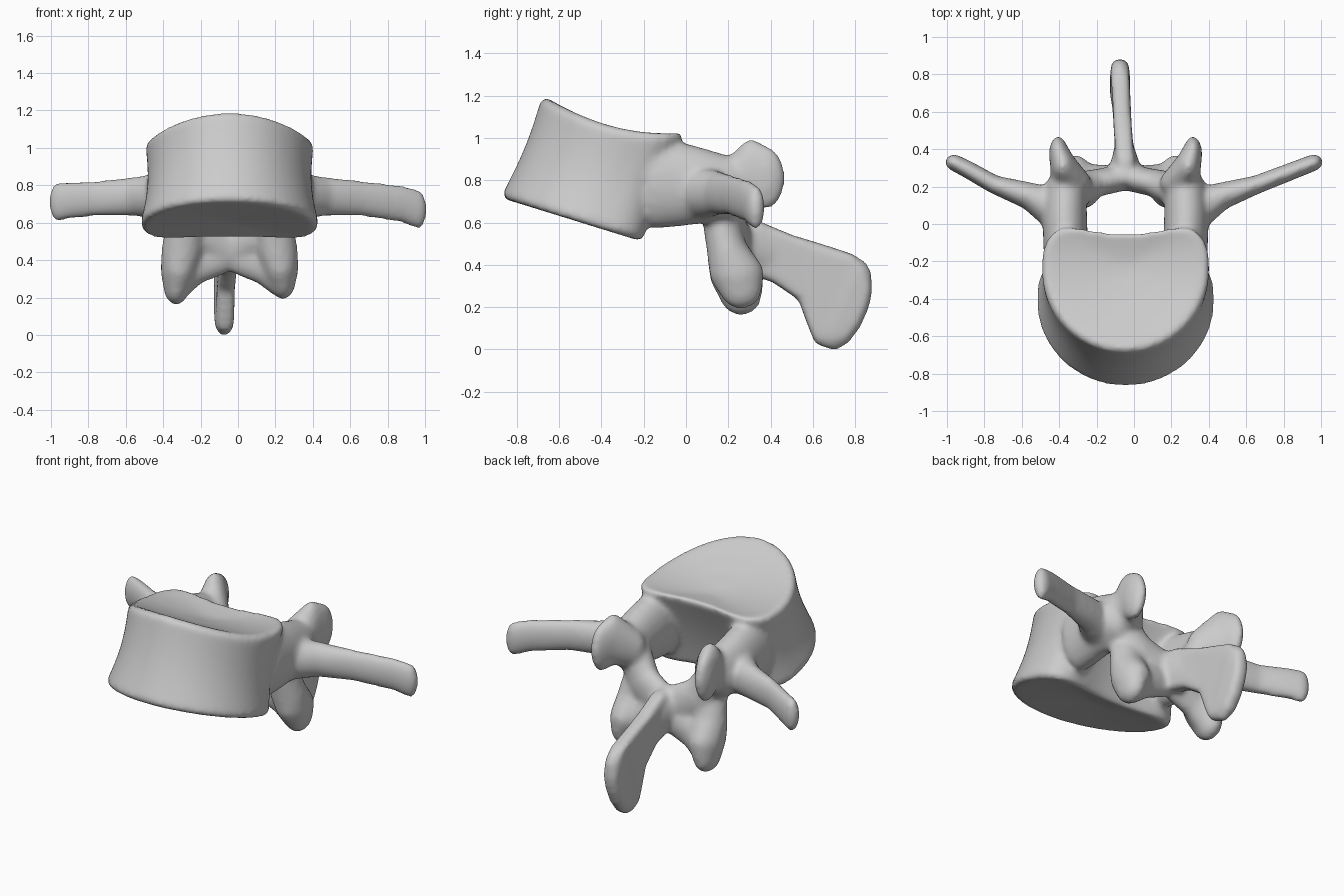
import bpy, bmesh, math
from mathutils import Vector

old = bpy.data.objects.get("Cube")
if old:
    bpy.data.objects.remove(old)

MID = -0.045          # midline of the bone in x
bm = bmesh.new()


def lerp(a, b, t):
    return a + (b - a) * t


def ellipsoid_points(centre, radii, side, rows=10, columns=20):
    """Vertices spread over an ellipsoid, x measured from the midline."""
    verts = []
    for i in range(rows):
        lat = math.pi * (i + 0.5) / rows
        for k in range(columns):
            lon = math.tau * k / columns
            x = centre[0] + radii[0] * math.sin(lat) * math.cos(lon)
            y = centre[1] + radii[1] * math.sin(lat) * math.sin(lon)
            z = centre[2] + radii[2] * math.cos(lat)
            verts.append(bm.verts.new((MID + side * x, y, z)))
    return verts


def limb(knots, side=1):
    """Hull together consecutive ellipsoids, each given as (centre, radii)."""
    for first, second in zip(knots, knots[1:]):
        verts = ellipsoid_points(*first, side) + ellipsoid_points(*second, side)
        bmesh.ops.convex_hull(bm, input=verts)
        loose = [v for v in bm.verts if not v.link_faces]
        bmesh.ops.delete(bm, geom=loose, context="VERTS")


def bridge(loops):
    """Skin consecutive loops of vertices and cap both ends."""
    for lo, hi in zip(loops, loops[1:]):
        for k in range(len(lo)):
            m = (k + 1) % len(lo)
            bm.faces.new((lo[k], lo[m], hi[m], hi[k]))
    bm.faces.new(loops[0][::-1])
    bm.faces.new(loops[-1])


def body_ring(t, scale, n=64):
    """Kidney-shaped ring at height t, from lower endplate (0) to upper (1)."""
    waist = math.sin(math.pi * t)
    dish = 0.03 * (1 - scale)
    ring = []
    for k in range(n):
        a = math.tau * k / n
        c, s = math.cos(a), math.sin(a)
        if k < n / 2:     # blunt rear wall with a hollow
            s = max(s, 0)
            u = math.copysign(abs(c) ** 0.75, c)
            v = (0.29 * s ** 0.65 - 0.1 * s ** 6) * (1 - 0.08 * waist)
        else:
            u, v = c, 0.45 * s * (1 - 0.035 * waist)
        u *= scale * lerp(0.482, 0.452, t) * (1 - 0.06 * waist)
        v *= scale
        low = 0.575 - 0.31 * v + dish
        high = 1.035 - 0.14 * v + 0.53 * v * v - dish
        ring.append(bm.verts.new((MID + u, lerp(-0.43, -0.23, t) + v, lerp(low, high, t))))
    return ring


def vertebral_body():
    """Loft with rounded rims and slightly dished endplates."""
    plate = (0.1, 0.4, 0.7, 0.95)
    loops = [body_ring(0, s) for s in plate]
    loops += [body_ring(lerp(0.05, 0.95, i / 10), 1) for i in range(11)]
    loops += [body_ring(1, s) for s in reversed(plate)]
    bridge(loops)


def spinous_process():
    """Thin hatchet-shaped blade with rounded edges, lofted across its side profile."""
    profile = [(0.22, 0.6), (0.32, 0.62), (0.5, 0.545), (0.68, 0.49), (0.8, 0.45),
               (0.87, 0.38), (0.89, 0.28), (0.87, 0.19), (0.83, 0.1), (0.77, 0.02),
               (0.69, -0.01), (0.61, 0.02), (0.57, 0.12), (0.53, 0.23), (0.4, 0.32),
               (0.25, 0.36)]
    loops = []
    for offset, scale in ((-0.048, 0.88), (-0.025, 0.98), (0.025, 0.98), (0.048, 0.88)):
        loop = []
        for y, z in profile:
            bend = 0.03 * min(max(y - 0.3, 0) / 0.4, 1)
            loop.append(bm.verts.new((MID - bend + offset, lerp(0.62, y, scale),
                                      lerp(0.37, z, scale))))
        loops.append(loop)
    bridge(loops)


vertebral_body()
spinous_process()

# Thickened root of the spinous process, and the bulb at its rear end
limb([((0, 0.25, 0.5), (0.1, 0.06, 0.13)), ((-0.01, 0.46, 0.43), (0.035, 0.06, 0.1))])
limb([((-0.03, 0.79, 0.33), (0.055, 0.095, 0.11)), ((-0.03, 0.7, 0.11), (0.055, 0.09, 0.115))])

for side in (-1, 1):
    right, left = side < 0, side > 0
    # Pedicle
    limb([((0.32, -0.14, 0.79), (0.12, 0.1, 0.22)),
          ((0.325, 0.05, 0.775), (0.12, 0.1, 0.185)),
          ((0.32, 0.2, 0.765), (0.11, 0.08, 0.15))], side)
    # Superior articular process
    limb([((0.29, 0.22, 0.77), (0.11, 0.08, 0.13)),
          ((0.335, 0.31, 0.84), (0.068, 0.09, 0.155)),
          ((0.36, 0.375, 0.81), (0.05, 0.095, 0.15))], side)
    # Transverse process
    limb([((0.34, 0.06, 0.74), (0.12, 0.12, 0.13)),
          ((0.5, 0.145, 0.74), (0.08, 0.075, 0.105)),
          ((0.7, 0.21, 0.73), (0.05, 0.05, 0.095)),
          ((0.85 + 0.07 * left, 0.295, 0.72 - 0.02 * left), (0.05, 0.046, 0.1)),
          ((0.92 + 0.09 * left, 0.33, 0.71 - 0.04 * left), (0.045, 0.045, 0.105))], side)
    # Lamina and pars
    limb([((0.28, 0.17, 0.72), (0.1, 0.085, 0.12)),
          ((0.18, 0.215, 0.57), (0.1, 0.075, 0.12)),
          ((0, 0.25, 0.48), (0.06, 0.07, 0.13))], side)
    # Inferior articular process, a leaf that widens below the pars
    limb([((0.24, 0.16, 0.6), (0.1, 0.08, 0.1)),
          ((0.255, 0.2, 0.45), (0.11, 0.1, 0.1)),
          ((0.27, 0.24, 0.36 - 0.01 * right), (0.1, 0.13, 0.1)),
          ((0.285, 0.26, 0.285 - 0.03 * right), (0.068, 0.1, 0.095))], side)
    # Web between lamina and inferior process
    limb([((0.03, 0.25, 0.43), (0.05, 0.06, 0.105)),
          ((0.17, 0.25, 0.38), (0.06, 0.07, 0.11)),
          ((0.25, 0.25, 0.31 - 0.01 * right), (0.06, 0.08, 0.1))], side)

bmesh.ops.recalc_face_normals(bm, faces=bm.faces)
mesh = bpy.data.meshes.new("vertebra")
bm.to_mesh(mesh)
bm.free()
bone = bpy.data.objects.new("vertebra", mesh)
bpy.context.collection.objects.link(bone)

# Fuse every part into one softly blended bone
fuse = bone.modifiers.new("fuse", "REMESH")
fuse.mode = "VOXEL"
fuse.voxel_size = 0.015
soften = bone.modifiers.new("soften", "SMOOTH")
soften.factor = 0.5
soften.iterations = 14

bpy.context.view_layer.objects.active = bone
bone.select_set(True)
for modifier in ("fuse", "soften"):
    bpy.ops.object.modifier_apply(modifier=modifier)
bpy.ops.object.shade_smooth()

# Colour
grey = bpy.data.materials.new("bone_grey")
grey.use_nodes = True
colour = (0.6, 0.6, 0.6, 1)
grey.diffuse_color = colour
grey.node_tree.nodes["Principled BSDF"].inputs["Base Color"].default_value = colour
bone.data.materials.clear()
bone.data.materials.append(grey)
